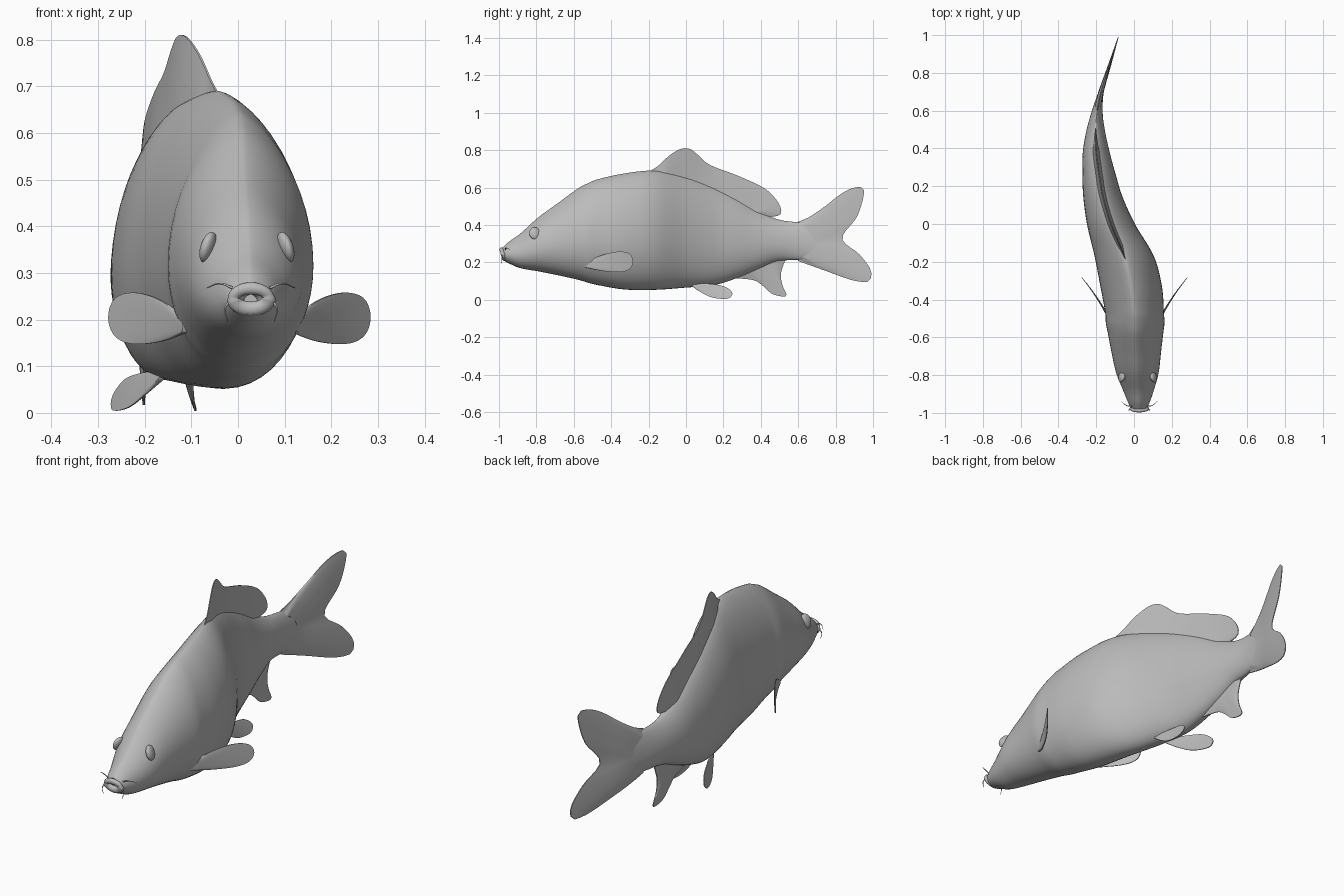
import bpy, bmesh, math
from mathutils import Vector

if "Cube" in bpy.data.objects:
    bpy.data.objects.remove(bpy.data.objects["Cube"])

grey = bpy.data.materials.new("fish grey")
grey.diffuse_color = (0.5, 0.5, 0.5, 1)
grey.use_nodes = True
grey.node_tree.nodes["Principled BSDF"].inputs["Base Color"].default_value = grey.diffuse_color

# Body stations: y, back height, belly height, half width, spine x
STATIONS = [
    (-0.98, .280, .212, .040, .027), (-0.95, .308, .196, .055, .026),
    (-0.89, .350, .170, .078, .024), (-0.79, .440, .152, .112, .018),
    (-0.68, .520, .130, .131, .012), (-0.57, .600, .105, .148, .008),
    (-0.52, .625, .090, .156, .006), (-0.48, .642, .080, .155, .004),
    (-0.33, .675, .055, .163, -.015), (-0.17, .690, .053, .157, -.052),
    (0.00, .660, .065, .127, -.122), (0.15, .605, .078, .103, -.166),
    (0.27, .545, .115, .087, -.186), (0.38, .480, .160, .071, -.200),
    (0.49, .430, .205, .050, -.203), (0.59, .415, .213, .030, -.196),
    (0.70, .405, .220, .014, -.174), (0.82, .350, .290, .004, -.136),
    (1.00, .330, .310, .002, -.080)]


def sample(y):
    """Smooth interpolation of the station values at y."""
    s = STATIONS
    y = min(max(y, s[0][0]), s[-1][0])
    i = max(k for k in range(len(s) - 1) if s[k][0] <= y)
    a, b = s[i], s[i + 1]
    p, q = s[max(i - 1, 0)], s[min(i + 2, len(s) - 1)]
    h = b[0] - a[0]
    t = (y - a[0]) / h
    out = []
    for c in range(1, 5):
        m0 = (b[c] - p[c]) / (b[0] - p[0]) * h
        m1 = (q[c] - a[c]) / (q[0] - a[0]) * h
        out.append((2*t**3 - 3*t*t + 1) * a[c] + (t**3 - 2*t*t + t) * m0
                   + (3*t*t - 2*t**3) * b[c] + (t**3 - t*t) * m1)
    return out


def spine(y):
    return sample(y)[3]


def finish(name, bm, angle=60):
    bmesh.ops.recalc_face_normals(bm, faces=bm.faces)
    me = bpy.data.meshes.new(name)
    bm.to_mesh(me)
    bm.free()
    me.materials.append(grey)
    ob = bpy.data.objects.new(name, me)
    bpy.context.collection.objects.link(ob)
    bpy.ops.object.select_all(action='DESELECT')
    ob.select_set(True)
    bpy.context.view_layer.objects.active = ob
    bpy.ops.object.shade_smooth_by_angle(angle=math.radians(angle))
    return ob


def bridge(bm, rings):
    n = len(rings[0])
    for a, b in zip(rings, rings[1:]):
        for j in range(n):
            k = (j + 1) % n
            bm.faces.new((a[j], a[k], b[k], b[j]))


# Body: lofted sections with a narrow back and a round belly
def section(bm, y_shape, y, scale=1.0, n=48):
    top, bot, hw, cx = sample(y_shape)
    zc = bot + .42 * (top - bot)
    ring = []
    for j in range(n):
        a = 2 * math.pi * j / n
        c, s = math.cos(a), math.sin(a)
        power = 1.4 if s > 0 else 1.0
        x = math.copysign(abs(c) ** power, c) * hw
        z = s * ((top - zc) if s > 0 else (zc - bot))
        ring.append(bm.verts.new((cx + x * scale, y, zc + z * scale)))
    return ring


bm = bmesh.new()
rings = [section(bm, -.98, -.93, .35), section(bm, -.98, -.975, .7)]  # mouth hollow
rings += [section(bm, y, y) for y in [-.98 + 1.80 * i / 80 for i in range(81)]]
bridge(bm, rings)
bm.faces.new(rings[0])
bm.faces.new(rings[-1])
finish("body", bm)

# Lips: flattened ring leaning forward at the top
bm = bmesh.new()
rings = []
for i in range(32):
    a = 2 * math.pi * i / 32
    c, s = math.cos(a), math.sin(a)
    tube = .013 if s > 0 else .016
    ring = []
    for j in range(12):
        b = 2 * math.pi * j / 12
        r = tube * math.cos(b)
        ring.append(bm.verts.new((.028 + c * (.037 + r), -.979 - .008 * s - tube * .8 * math.sin(b),
                                  .245 + s * (.022 + r))))
    rings.append(ring)
bridge(bm, rings + [rings[0]])
finish("lips", bm)


# Fins: a root line lofted to a rounded margin, both in side outline (y, z)
def resample(points, n):
    pts = [Vector(p) for p in points]
    dense = []
    for i in range(len(pts) - 1):
        p0, p1 = pts[max(i - 1, 0)], pts[i]
        p2, p3 = pts[i + 1], pts[min(i + 2, len(pts) - 1)]
        for k in range(16):
            t = k / 16
            dense.append(.5 * (2*p1 + (p2 - p0)*t + (2*p0 - 5*p1 + 4*p2 - p3)*t*t
                               + (3*p1 - p0 - 3*p2 + p3)*t**3))
    dense.append(pts[-1])
    d = [0]
    for a, b in zip(dense, dense[1:]):
        d.append(d[-1] + (b - a).length)
    out, k = [], 0
    for i in range(n):
        w = d[-1] * i / (n - 1)
        while k < len(d) - 2 and d[k + 1] < w:
            k += 1
        out.append(dense[k].lerp(dense[k + 1], (w - d[k]) / max(d[k + 1] - d[k], 1e-9)))
    return out


def fin(name, root, margin, thick, place, n=48, rows=8):
    bm = bmesh.new()
    root, margin = resample(root, n), resample(margin, n)
    grids = []
    for side in (1, -1):
        grid = []
        for r in range(rows + 1):
            v = r / rows
            row = []
            for i in range(n):
                p = root[i].lerp(margin[i], v)
                edge = min(1, i / 5, (n - 1 - i) / 5)
                half = .002 + thick * (1 - v) * edge
                row.append(bm.verts.new((place(p.x, p.y) + side * half, p.x, p.y)))
            grid.append(row)
        for a, b in zip(grid, grid[1:]):
            for i in range(n - 1):
                bm.faces.new((a[i], a[i + 1], b[i + 1], b[i]))
        grids.append(grid)
    # Close the rim between both sides
    loops = [g[0] + [r[-1] for r in g[1:]] + g[-1][-2::-1] + [r[0] for r in g[-2:0:-1]]
             for g in grids]
    bridge(bm, loops)
    return finish(name, bm, 50)


def on_spine(y, z):
    return spine(y)


fin("dorsal_fin",
    [(-.19, .66), (0, .635), (.2, .565), (.36, .475), (.44, .435)],
    [(-.19, .69), (-.15, .715), (-.09, .77), (-.03, .806), (.02, .807), (.06, .778), (.13, .72),
     (.28, .662), (.42, .595), (.49, .525), (.51, .47), (.49, .448), (.45, .445)],
    .016, on_spine)
fin("tail_fin",
    [(.60, .405), (.66, .36), (.68, .31), (.66, .26), (.60, .215)],
    [(.60, .417), (.66, .443), (.74, .497), (.82, .56), (.88, .593), (.935, .603), (.952, .57),
     (.915, .445), (.835, .328), (.925, .245), (.985, .165), (.988, .11), (.96, .095),
     (.88, .107), (.74, .157), (.60, .207)],
    .014, on_spine)
fin("anal_fin",
    [(.26, .15), (.36, .19), (.44, .22), (.52, .23)],
    [(.26, .115), (.36, .105), (.41, .075), (.46, .032), (.52, .017), (.537, .028), (.515, .08),
     (.508, .14), (.53, .21)],
    .014, on_spine)

# Paired fins
for side, word in ((1, "right"), (-1, "left")):
    fin(word + "_pectoral_fin",
        [(-.54, .195), (-.545, .185), (-.54, .172)],
        [(-.54, .195), (-.49, .222), (-.42, .247), (-.35, .258), (-.30, .245), (-.283, .205),
         (-.30, .165), (-.35, .148), (-.44, .153), (-.54, .172)],
        .006, lambda y, z: .003 + side * (.13 + .5 * (y + .51) + .7 * (y + .51) ** 2))
    fin(word + "_pelvic_fin",
        [(.04, .09), (.03, .082), (.035, .07)],
        [(.04, .09), (.12, .086), (.20, .073), (.243, .045), (.245, .022), (.215, .005),
         (.14, .012), (.08, .04), (.035, .07)],
        .005, lambda y, z: spine(y) + side * (.028 + .2 * (y - .03) + .3 * (.08 - z)))

    # Eye: flattened ball on the side of the head
    bm = bmesh.new()
    bmesh.ops.create_uvsphere(bm, u_segments=24, v_segments=16, radius=.031)
    eye = finish(word + "_eye", bm)
    eye.scale = (.5, 1, 1.1)
    eye.location = (.019 + side * .083, -.808, .355)
    eye.rotation_euler = (0, -side * .3, side * .25)

    # Barbels: two thin whiskers at each mouth corner
    for label, path in (("upper", [(.040, -.965, .268), (.065, -.962, .277), (.095, -.94, .268)]),
                        ("lower", [(.040, -.975, .245), (.055, -.985, .225), (.050, -.985, .195)])):
        cu = bpy.data.curves.new(word + "_barbel", 'CURVE')
        cu.dimensions = '3D'
        cu.bevel_depth = .003
        cu.bevel_resolution = 2
        cu.use_fill_caps = True
        sp = cu.splines.new('BEZIER')
        sp.bezier_points.add(2)
        for k, (bp, (x, y, z)) in enumerate(zip(sp.bezier_points, path)):
            bp.co = (.028 + side * x, y, z)
            bp.handle_left_type = bp.handle_right_type = 'AUTO'
            bp.radius = 1 - .35 * k
        cu.materials.append(grey)
        ob = bpy.data.objects.new(word + "_" + label + "_barbel", cu)
        bpy.context.collection.objects.link(ob)
